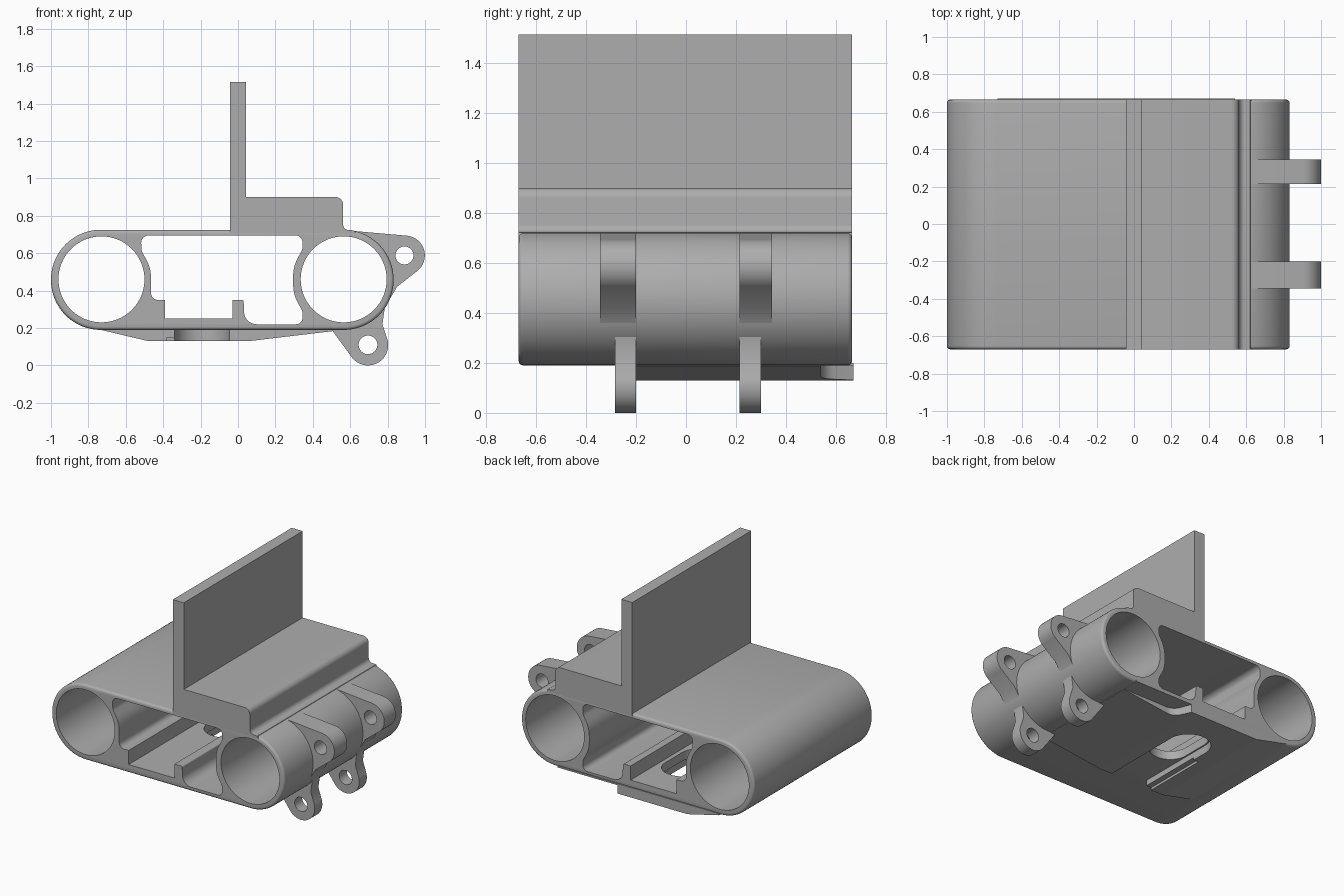
import bpy, bmesh, math
from mathutils import Vector

cube = bpy.data.objects.get("Cube")
if cube:
    bpy.data.objects.remove(cube, do_unlink=True)

grey = bpy.data.materials.new("plain grey")
grey.use_nodes = True
colour = (0.42, 0.42, 0.42, 1)
grey.diffuse_color = colour
grey.node_tree.nodes["Principled BSDF"].inputs["Base Color"].default_value = colour

FRONT, BACK = -0.67, 0.665


def arc(cx, cy, r, start=0, end=360, n=48):
    """Points on an arc; a full circle leaves out the repeated end point."""
    count = n if abs(end - start) == 360 else n + 1
    angles = [math.radians(start + (end - start) * i / n) for i in range(count)]
    return [(cx + r * math.cos(a), cy + r * math.sin(a)) for a in angles]


def rounded(corners, steps=8):
    """Polygon whose corners (x, y, radius) are replaced with arcs."""
    out = []
    for i, (x, y, r) in enumerate(corners):
        p = Vector((x, y))
        to_prev = Vector(corners[i - 1][:2]) - p
        to_next = Vector(corners[(i + 1) % len(corners)][:2]) - p
        half = to_prev.angle(to_next) / 2
        if r == 0 or half > 1.55:
            out.append((x, y))
            continue
        t = min(r / math.tan(half), 0.498 * to_prev.length, 0.498 * to_next.length)
        r = t * math.tan(half)
        u, v = to_prev.normalized(), to_next.normalized()
        centre = p + (u + v).normalized() * (r / math.sin(half))
        a, b = p + u * t - centre, p + v * t - centre
        sweep = math.pi - 2 * half
        for k in range(steps + 1):
            f = k / steps
            d = (a * math.sin((1 - f) * sweep) + b * math.sin(f * sweep)) / math.sin(sweep)
            out.append(tuple(centre + d))
    return out


def prism(name, outline, low, high, axis="y", bevel=0):
    """Extrude an outline along y (outline in x, z) or along z (outline in x, y)."""
    bm = bmesh.new()
    rings = []
    for d in (low, high):
        rings.append([bm.verts.new((p, d, q) if axis == "y" else (p, q, d)) for p, q in outline])
    caps = [bm.faces.new(ring) for ring in rings]
    n = len(outline)
    for i in range(n):
        j = (i + 1) % n
        bm.faces.new((rings[0][i], rings[0][j], rings[1][j], rings[1][i]))
    bmesh.ops.recalc_face_normals(bm, faces=bm.faces)
    if bevel:
        rim = [e for cap in caps for e in cap.edges]
        bmesh.ops.bevel(bm, geom=rim, offset=bevel, segments=4, profile=0.5, affect="EDGES")
    mesh = bpy.data.meshes.new(name)
    bm.to_mesh(mesh)
    bm.free()
    mesh.materials.append(grey)
    obj = bpy.data.objects.new(name, mesh)
    bpy.context.collection.objects.link(obj)
    return obj


def activate(obj):
    bpy.ops.object.select_all(action="DESELECT")
    obj.select_set(True)
    bpy.context.view_layer.objects.active = obj


def finish(obj, cutters=()):
    """Subtract the cutters, then shade smooth with sharp edges."""
    activate(obj)
    for cutter in cutters:
        mod = obj.modifiers.new("cut", "BOOLEAN")
        mod.operation, mod.solver, mod.object = "DIFFERENCE", "EXACT", cutter
        bpy.ops.object.modifier_apply(modifier=mod.name)
    bpy.ops.object.shade_smooth_by_angle(angle=math.radians(30))


# Cutters: two round bores, the central window and the underside slots
left_bore = prism("left_bore_cutter", arc(-0.73, 0.46, 0.23, n=64), -1, 1)
right_bore = prism("right_bore_cutter", arc(0.565, 0.46, 0.23, n=64), -1, 1)
window = prism("window_cutter", rounded([
    (-0.52, 0.695, 0.06), (-0.515, 0.61, 0.06), (-0.465, 0.52, 0.2), (-0.465, 0.35, 0.06),
    (-0.39, 0.35, 0), (-0.39, 0.25, 0), (-0.03, 0.25, 0), (-0.03, 0.35, 0), (0.03, 0.35, 0.01),
    (0.035, 0.22, 0.12), (0.345, 0.22, 0.06), (0.345, 0.29, 0.06), (0.295, 0.38, 0.2),
    (0.295, 0.53, 0.2), (0.345, 0.62, 0.06), (0.345, 0.695, 0.06)]), -1, 1)
channel = prism("channel_cutter", rounded([
    (-0.34, -0.4, 0), (-0.045, -0.4, 0), (-0.045, 0.47, 0.147), (-0.34, 0.47, 0.147)]),
    0.05, 0.188, "z")
lip = prism("lip_cutter", [(-0.38, -0.4), (-0.05, -0.4), (-0.05, 0.2), (-0.38, 0.2)],
            0.05, 0.148, "z")
floor_slot = prism("floor_slot_cutter", rounded([
    (-0.33, 0, 0.13), (-0.06, 0, 0.13), (-0.06, 0.45, 0.13), (-0.33, 0.45, 0.13)]),
    0.05, 0.3, "z")
pad_corner = prism("pad_corner_cutter", rounded([
    (0.02, 0.8, 0), (0.12, 0.54, 0.08), (0.8, 0.54, 0), (0.8, 0.8, 0)]), 0.05, 0.189, "z")
helpers = [left_bore, right_bore, window, channel, lip, floor_slot, pad_corner]

# Main body with two tubes
R = 0.267
body = prism("twin_tube_body", rounded([
    (-1, 0.19, R), (0.832, 0.19, R), (0.832, 0.725, R), (-1, 0.725, R)], 24),
    FRONT, BACK, bevel=0.018)
finish(body, [left_bore, right_bore, window, floor_slot])

# Raised block and upright fin
finish(prism("upright_fin_and_block", rounded([
    (-0.043, 0.705, 0), (0.63, 0.705, 0), (0.62, 0.722, 0), (0.562, 0.725, 0.05),
    (0.562, 0.9, 0.04), (0.043, 0.9, 0), (0.043, 1.515, 0), (-0.043, 1.515, 0)]), FRONT, BACK))

# Tapered pad under the body
pad = prism("underside_pad", rounded([
    (-0.73, 0.2, 0), (-0.73, 0.189, 0), (-0.48, 0.13, 0.1), (0.06, 0.13, 0.1),
    (0.54, 0.187, 0), (0.54, 0.2, 0)]), -0.28, 0.67)
finish(pad, [channel, lip, floor_slot, pad_corner])

# Hinge ears in two pairs
upper_pin = prism("upper_pin_cutter", arc(0.89, 0.588, 0.048), -1, 1)
lower_pin = prism("lower_pin_cutter", arc(0.695, 0.11, 0.05), -1, 1)
helpers += [upper_pin, lower_pin]
upper = ([(0.58, 0.722)] + arc(0.893, 0.588, 0.106, 85, -48, 24)
         + [(0.85, 0.42), (0.815, 0.36), (0.7, 0.5)])
lower = ([(0.5, 0.192)] + arc(0.695, 0.108, 0.108, 217, 380, 24)
         + [(0.772, 0.22), (0.785, 0.31), (0.6, 0.3)])
for side, u0, u1, l0, l1 in (("front", -0.345, -0.2, -0.285, -0.2),
                             ("back", 0.215, 0.345, 0.215, 0.3)):
    finish(prism(side + "_upper_ear", upper, u0, u1), [right_bore, upper_pin])
    finish(prism(side + "_lower_ear", lower, l0, l1), [right_bore, lower_pin])

for helper in helpers:
    bpy.data.objects.remove(helper, do_unlink=True)
